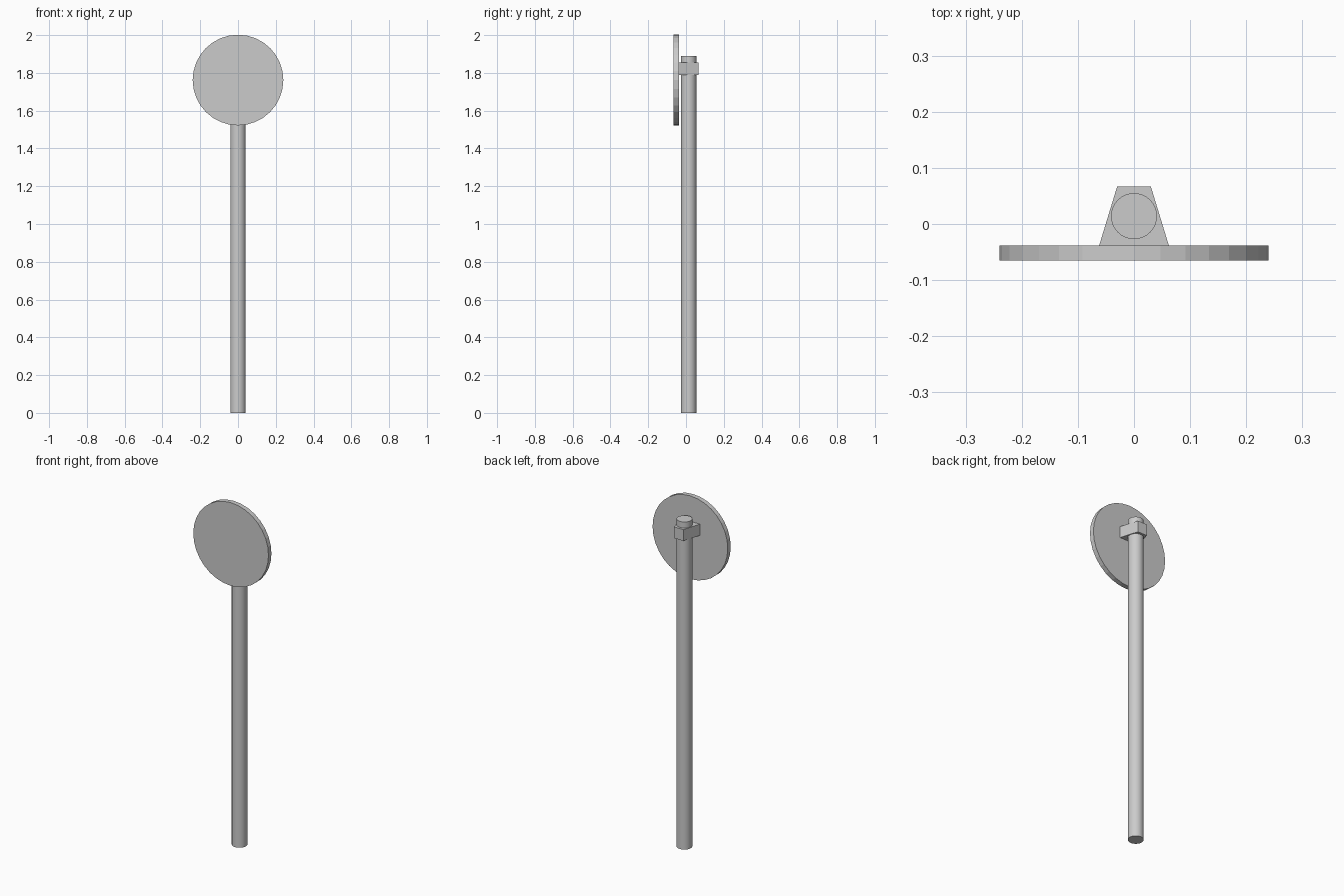
import bpy, bmesh, math

if "Cube" in bpy.data.objects:
    bpy.data.objects.remove(bpy.data.objects["Cube"])

POLE_Y = 0.014


def cylinder(name, radius, depth, loc, sides, rot=(0, 0, 0)):
    bpy.ops.mesh.primitive_cylinder_add(vertices=sides, radius=radius, depth=depth,
                                        location=loc, rotation=rot)
    obj = bpy.context.object
    obj.name = name
    return obj


def prism(name, outline, z0, z1):
    """Extrude an xy outline from z0 up to z1."""
    bm = bmesh.new()
    face = bm.faces.new([bm.verts.new((x, y, z0)) for x, y in outline])
    top = bmesh.ops.extrude_face_region(bm, geom=[face])
    bmesh.ops.translate(bm, vec=(0, 0, z1 - z0),
                        verts=[g for g in top["geom"] if isinstance(g, bmesh.types.BMVert)])
    bmesh.ops.recalc_face_normals(bm, faces=bm.faces[:])
    mesh = bpy.data.meshes.new(name)
    bm.to_mesh(mesh)
    bm.free()
    obj = bpy.data.objects.new(name, mesh)
    bpy.context.collection.objects.link(obj)
    return obj


# Round post
cylinder("post", 0.041, 1.89, (0, POLE_Y, 0.945), 32)
bpy.ops.object.shade_smooth_by_angle(angle=math.radians(40))

# Round sign plate, flat-shaded rim
cylinder("sign_plate", 0.24, 0.027, (0, -0.0515, 1.762), 32, (math.pi / 2, 0, 0))

# Tapered clamp joining plate and post
prism("clamp", [(-0.062, -0.038), (0.062, -0.038), (0.03, 0.067), (-0.03, 0.067)],
      1.79, 1.855)
